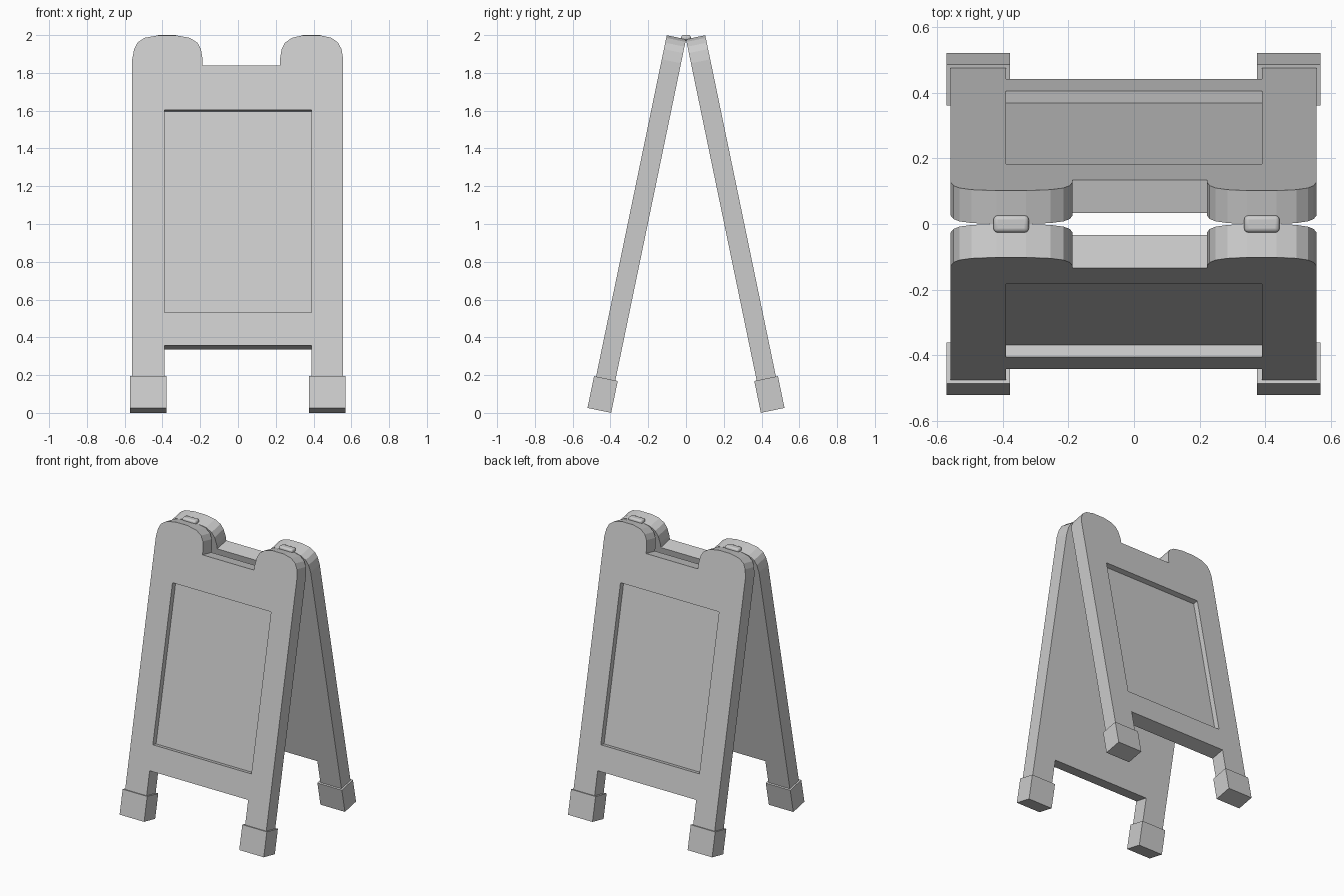
import bpy, bmesh, math
from mathutils import Vector

if "Cube" in bpy.data.objects:
    bpy.data.objects.remove(bpy.data.objects["Cube"])

A = math.radians(11.7)
SA, CA = math.sin(A), math.cos(A)
TOP = 1.978      # height where the two boards meet
THICK = 0.104


def place(x, s, t, side):
    """x across, s down the board, t outward from its inner face."""
    return Vector((x, side * (s * SA + t * CA), TOP - s * CA + t * SA))


def prism(name, outline, t0, t1, side):
    bm = bmesh.new()
    a = [bm.verts.new(place(x, s, t0, side)) for x, s in outline]
    b = [bm.verts.new(place(x, s, t1, side)) for x, s in outline]
    bm.faces.new(a)
    bm.faces.new(b)
    n = len(outline)
    for i in range(n):
        j = (i + 1) % n
        bm.faces.new((a[i], a[j], b[j], b[i]))
    bmesh.ops.recalc_face_normals(bm, faces=bm.faces)
    me = bpy.data.meshes.new(name)
    bm.to_mesh(me)
    bm.free()
    ob = bpy.data.objects.new(name, me)
    bpy.context.collection.objects.link(ob)
    return ob


def rect(x0, x1, s0, s1):
    return [(x0, s0), (x1, s0), (x1, s1), (x0, s1)]


# rounded shoulders, handle notch and leg cutout
left_lobe = [(-0.56, 0.13), (-0.55, 0.075), (-0.533, 0.04), (-0.495, 0.014),
             (-0.42, 0), (-0.33, 0), (-0.255, 0.014), (-0.215, 0.04),
             (-0.196, 0.075), (-0.187, 0.13)]
right_lobe = [(0.222, 0.13), (0.231, 0.075), (0.249, 0.04), (0.285, 0.014),
              (0.345, 0), (0.435, 0), (0.495, 0.014), (0.53, 0.04),
              (0.548, 0.075), (0.557, 0.13)]
outline = (left_lobe + [(-0.187, 0.163), (0.222, 0.163)] + right_lobe +
           [(0.557, 1.99), (0.39, 1.99), (0.39, 1.676),
            (-0.39, 1.676), (-0.39, 1.99), (-0.56, 1.99)])

for label, side in (("front", -1), ("back", 1)):
    # board with recessed poster area
    board = prism(label + "_board", outline, 0, THICK, side)
    cutter = prism("recess_cutter", rect(-0.39, 0.39, 0.403, 1.5),
                   THICK - 0.038, THICK + 0.1, side)
    mod = board.modifiers.new("recess", 'BOOLEAN')
    mod.operation = 'DIFFERENCE'
    mod.solver = 'EXACT'
    mod.object = cutter
    bpy.context.view_layer.objects.active = board
    bpy.ops.object.modifier_apply(modifier=mod.name)
    bpy.data.objects.remove(cutter)
    # feet
    for x0, x1, end in ((-0.572, -0.378, "left"), (0.375, 0.569, "right")):
        prism(f"{label}_{end}_foot", rect(x0, x1, 1.845, 2.017),
              -0.013, 0.115, side)

# hinges
for x, end in ((-0.375, "left"), (0.39, "right")):
    bpy.ops.mesh.primitive_cube_add(size=1, location=(x, 0, 1.985))
    hinge = bpy.context.object
    hinge.name = end + "_hinge"
    hinge.scale = (0.108, 0.052, 0.032)
    bpy.ops.object.transform_apply(location=False, rotation=False, scale=True)
    bev = hinge.modifiers.new("rounding", 'BEVEL')
    bev.width = 0.013
    bev.segments = 3
    bpy.ops.object.shade_smooth_by_angle(angle=math.radians(40))
